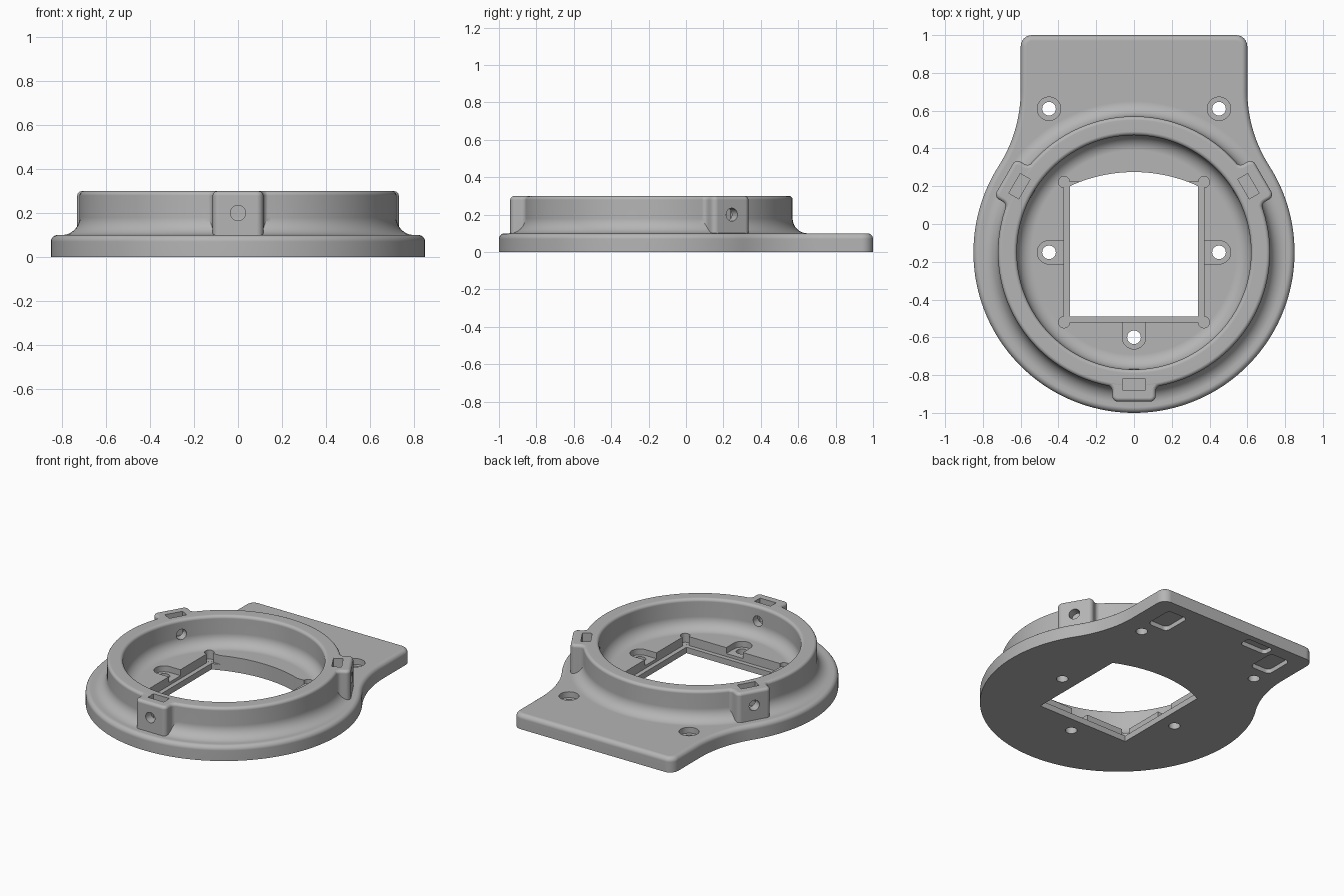
import bpy, bmesh
from math import radians, degrees, sin, cos, pi, atan2, sqrt
from mathutils import Matrix, Vector

if "Cube" in bpy.data.objects:
    bpy.data.objects.remove(bpy.data.objects["Cube"], do_unlink=True)

CY = -0.15            # centre of the round body
BASE, TOP = 0.1, 0.3  # plate top and ring top

grey = bpy.data.materials.new("plain grey")
grey.use_nodes = True
grey.diffuse_color = (0.46, 0.46, 0.46, 1)
grey.node_tree.nodes["Principled BSDF"].inputs["Base Color"].default_value = grey.diffuse_color


def arc(cx, cy, r, a0, a1, n):
    steps = [radians(a0 + (a1 - a0) * i / n) for i in range(n + 1)]
    return [(cx + r * cos(a), cy + r * sin(a)) for a in steps]


def circle(cx, cy, r, n=32):
    return arc(cx, cy, r, 0, 360, n)[:-1]


def rect(x0, x1, y0, y1):
    return [(x0, y0), (x1, y0), (x1, y1), (x0, y1)]


def rounded_rect(cx, cy, w, h, r):
    x, y = w / 2 - r, h / 2 - r
    corners = [(x, y, 0), (-x, y, 90), (-x, -y, 180), (x, -y, 270)]
    return [p for px, py, a in corners for p in arc(cx + px, cy + py, r, a, a + 90, 5)]


def finish(bm, name, matrix=None):
    if matrix:
        bm.transform(matrix)
    bmesh.ops.recalc_face_normals(bm, faces=bm.faces)
    mesh = bpy.data.meshes.new(name)
    bm.to_mesh(mesh)
    bm.free()
    mesh.materials.append(grey)
    obj = bpy.data.objects.new(name, mesh)
    bpy.context.collection.objects.link(obj)
    return obj


def stack(name, layers, matrix=None):
    """Solid skinned through matching outlines, each given with its height."""
    bm = bmesh.new()
    rows = [[bm.verts.new((x, y, z)) for x, y in pts] for pts, z in layers]
    for a, b in zip(rows, rows[1:]):
        for i in range(len(a)):
            j = (i + 1) % len(a)
            bm.faces.new((a[i], a[j], b[j], b[i]))
    bm.faces.new(rows[0][::-1])
    bm.faces.new(rows[-1])
    return finish(bm, name, matrix)


def prism(name, pts, z0, z1, matrix=None):
    return stack(name, [(pts, z0), (pts, z1)], matrix)


def rounded_top(name, outline, z0, z1, r, matrix=None):
    layers = [(outline(0), z0)]
    for i in range(7):
        a = pi / 2 * i / 6
        layers.append((outline(r * (1 - cos(a))), z1 - r + r * sin(a)))
    return stack(name, layers, matrix)


def lathe(name, profile, n):
    bm = bmesh.new()
    rows = [[bm.verts.new((r * cos(2 * pi * k / n), CY + r * sin(2 * pi * k / n), z))
             for r, z in profile] for k in range(n)]
    for k in range(n):
        a, b = rows[k], rows[(k + 1) % n]
        for i in range(len(profile)):
            j = (i + 1) % len(profile)
            bm.faces.new((a[i], a[j], b[j], b[i]))
    return finish(bm, name)


def plate_outline(d):
    R, half, blend, corner = 0.85, 0.6, 0.74, 0.06
    bx = half + blend
    rise = sqrt((blend + R) ** 2 - bx ** 2)
    t = degrees(atan2(rise, bx))
    pts = arc(0, CY, R - d, -90, t, 60)
    pts += arc(bx, CY + rise, blend + d, t + 180, 180, 14)
    pts += arc(half - corner, 1 - corner, corner - d, 0, 90, 6)
    return pts + [(-x, y) for x, y in pts[:0:-1]]


def lug_outline(d):
    # x is the outward direction
    w, r, out = 0.115, 0.03, 0.79
    pts = [(0.66, w + r)]
    pts += arc(0.735, w + r, r + d, 180, 270, 6)
    pts += arc(out - r, w - r, r - d, 90, 0, 6)
    return pts + [(x, -y) for x, y in pts[::-1]]


# Plate and ring
body = rounded_top("camera_mount_body", plate_outline, 0, BASE, 0.03)
body.name = "mounting_plate"
profile = [(0.8, 0.05)] + arc(0.8, 0.18, 0.08, 270, 180, 8)
profile += arc(0.7, TOP - 0.02, 0.02, 0, 90, 5)
profile += arc(0.64, TOP - 0.02, 0.02, 90, 180, 5)
profile += arc(0.54, 0.18, 0.08, 0, -90, 8) + [(0.54, 0.05)]
adds = [lathe("ring", profile, 120)]
cuts = []

# Three clamp lugs, each with a nut pocket and a radial screw hole
for angle in (-90, 30, 150):
    turn = Matrix.Translation((0, CY, 0)) @ Matrix.Rotation(radians(angle), 4, 'Z')
    adds.append(rounded_top("clamp_lug", lug_outline, 0.05, TOP - 0.001, 0.02, turn))
    cuts.append(prism("nut_pocket", rect(0.67, 0.73, -0.06, 0.06), 0.14, 0.4, turn))
    lay = turn @ Matrix.Translation((0, 0, 0.2)) @ Matrix.Rotation(pi / 2, 4, 'Y')
    cuts.append(prism("clamp_screw_hole", circle(0, 0, 0.035, 24), 0.5, 0.9, lay))

# Window with a curved back edge, and the ledge around it
bow = 0.81
reach = degrees(atan2(0.34, sqrt(bow ** 2 - 0.34 ** 2)))
window = [(-0.34, -0.49), (0.34, -0.49)] + arc(0, 0.275 - bow, bow, 90 - reach, 90 + reach, 20)
cuts.append(prism("window", window, -0.1, 0.2))
cuts.append(prism("window_ledge", rect(-0.37, 0.37, -0.52, 0.222), 0.04, 0.2))
for x in (-0.37, 0.37):
    for y in (-0.52, 0.222):
        cuts.append(prism("corner_relief", circle(x, y, 0.03, 20), 0.0405, 0.21))

# Screw holes with open slots beside the window
for x, y, a in ((0.45, CY, 0), (-0.45, CY, 180), (0, -0.6, -90)):
    place = Matrix.Translation((x, y, 0)) @ Matrix.Rotation(radians(a), 4, 'Z')
    slot = arc(0, 0, 0.062, -90, 90, 16) + [(-0.1, 0.062), (-0.1, -0.062)]
    cuts.append(prism("screw_slot", slot, 0.06, 0.22, place))
    cuts.append(prism("screw_hole", circle(0, 0, 0.036), -0.1, 0.23, place))

# Counterbored holes in the tab and shallow pockets beneath it
for s in (-1, 1):
    cuts.append(prism("counterbore", circle(s * 0.45, 0.61, 0.062), 0.06, 0.2))
    cuts.append(prism("tab_hole", circle(s * 0.45, 0.61, 0.036), -0.1, 0.21))
    cuts.append(prism("foot_pocket", rounded_rect(s * 0.41, 0.81, 0.15, 0.2, 0.03), -0.1, 0.03))
cuts.append(prism("label_pocket", rounded_rect(-0.21, 0.92, 0.2, 0.08, 0.025), -0.1, 0.03))

# Combine into one solid
bpy.ops.object.select_all(action='DESELECT')
bpy.context.view_layer.objects.active = body
body.select_set(True)
for tools, operation in ((adds, 'UNION'), (cuts, 'DIFFERENCE')):
    for tool in tools:
        mod = body.modifiers.new("combine", 'BOOLEAN')
        mod.operation, mod.solver, mod.object = operation, 'EXACT', tool
        bpy.ops.object.modifier_apply(modifier=mod.name)
        bpy.data.objects.remove(tool, do_unlink=True)

body.data.materials.clear()
body.data.materials.append(grey)
bpy.ops.object.shade_smooth_by_angle(angle=radians(30))
weighted = body.modifiers.new("even_shading", 'WEIGHTED_NORMAL')
weighted.keep_sharp = True
